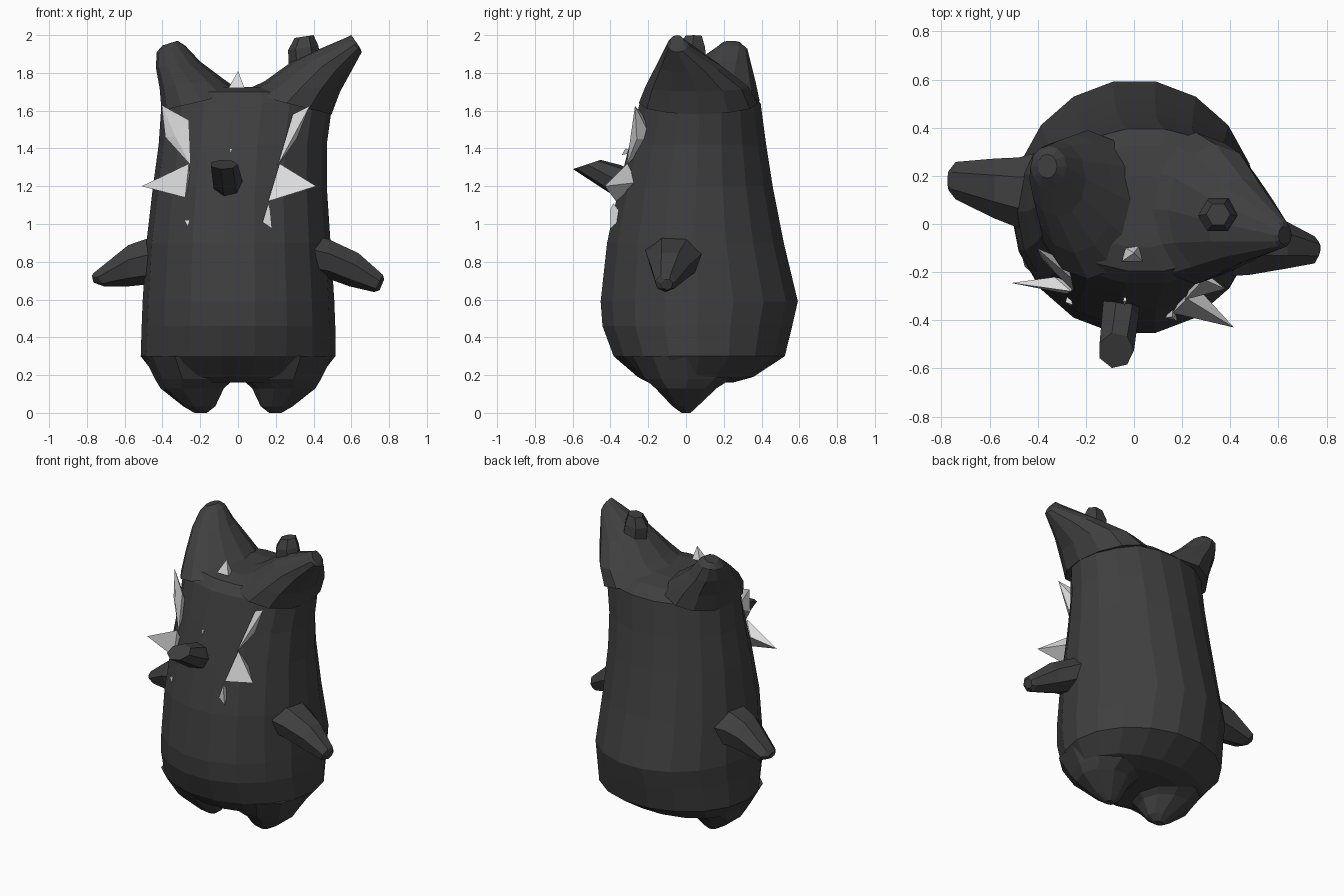
import bpy, bmesh, math
from mathutils import Vector as V


def material(name, value):
    m = bpy.data.materials.new(name)
    m.diffuse_color = (value, value, value, 1)
    return m


DARK = material("charcoal", 0.05)
LIGHT = material("pale grey", 0.72)


def finish(name, bm, mat, smooth=False):
    bmesh.ops.recalc_face_normals(bm, faces=bm.faces[:])
    me = bpy.data.meshes.new(name)
    for f in bm.faces:
        f.smooth = smooth
    bm.to_mesh(me)
    bm.free()
    me.materials.append(mat)
    ob = bpy.data.objects.new(name, me)
    bpy.context.collection.objects.link(ob)
    return ob


def oval(c, u, v, n):
    """Ring of n points round centre c with half axes u and v."""
    return [V(c) + V(u) * math.cos(2 * math.pi * i / n) + V(v) * math.sin(2 * math.pi * i / n)
            for i in range(n)]


def span(x0, z0, x1, z1, y0, y1, n):
    """Ring spanning two front-view points and a depth range."""
    return oval(((x0 + x1) / 2, (y0 + y1) / 2, (z0 + z1) / 2),
                ((x1 - x0) / 2, 0, (z1 - z0) / 2), (0, (y1 - y0) / 2, 0), n)


def loft(name, rings):
    bm = bmesh.new()
    vs = [[bm.verts.new(p) for p in r] for r in rings]
    n = len(vs[0])
    for a, b in zip(vs, vs[1:]):
        for i in range(n):
            j = (i + 1) % n
            bm.faces.new((a[i], a[j], b[j], b[i]))
    bm.faces.new(vs[0])
    bm.faces.new(vs[-1])
    return finish(name, bm, DARK)


def shard(name, pts):
    bm = bmesh.new()
    for p in pts:
        bm.verts.new(p)
    bmesh.ops.convex_hull(bm, input=bm.verts[:])
    return finish(name, bm, LIGHT)


# Body: height, left, right, front, back
BODY = [(0.16, -0.30, 0.30, -0.20, 0.25), (0.19, -0.43, 0.43, -0.26, 0.36),
        (0.30, -0.515, 0.515, -0.39, 0.53), (0.46, -0.51, 0.515, -0.45, 0.57),
        (0.59, -0.505, 0.51, -0.46, 0.60), (0.90, -0.485, 0.49, -0.425, 0.525),
        (1.20, -0.45, 0.47, -0.36, 0.465), (1.42, -0.42, 0.47, -0.305, 0.43),
        (1.64, -0.405, 0.50, -0.25, 0.40), (1.70, -0.36, 0.46, -0.20, 0.33),
        (1.725, -0.2, 0.25, -0.1, 0.2)]
loft("body", [span(l, z, r, z, f, b, 18) for z, l, r, f, b in BODY])

# Ears, tilted lofts growing out of the head
loft("right_ear", [span(*r, 12) for r in [
    (0.495, 1.58, 0.02, 1.70, -0.25, 0.38), (0.54, 1.70, 0.14, 1.755, -0.215, 0.33),
    (0.595, 1.80, 0.30, 1.87, -0.16, 0.19), (0.655, 1.91, 0.58, 1.99, -0.10, 0.01),
    (0.645, 1.935, 0.60, 2.00, -0.085, -0.01)]])
loft("left_ear", [span(*r, 12) for r in [
    (-0.405, 1.60, 0.02, 1.70, -0.23, 0.39), (-0.415, 1.72, -0.08, 1.77, -0.12, 0.37),
    (-0.435, 1.83, -0.20, 1.86, 0.03, 0.345), (-0.43, 1.91, -0.28, 1.945, 0.15, 0.325),
    (-0.40, 1.945, -0.32, 1.97, 0.19, 0.29)]])

# Knob on the right ear
loft("ear_knob", [span(*r, 6) for r in [
    (0.27, 1.82, 0.44, 1.86, -0.04, 0.12), (0.265, 1.92, 0.425, 1.945, -0.04, 0.11),
    (0.30, 1.985, 0.40, 2.0, -0.01, 0.09)]])

# Arms
loft("right_arm", [span(*r, 7) for r in [
    (0.40, 0.95, 0.42, 0.72, -0.22, 0.12), (0.48, 0.93, 0.48, 0.71, -0.215, 0.09),
    (0.64, 0.855, 0.59, 0.67, -0.19, 0.02), (0.77, 0.735, 0.72, 0.64, -0.165, -0.05),
    (0.775, 0.71, 0.75, 0.65, -0.13, -0.07)]])
loft("left_arm", [span(*r, 7) for r in [
    (-0.40, 0.95, -0.42, 0.68, -0.05, 0.30), (-0.48, 0.935, -0.48, 0.68, -0.02, 0.28),
    (-0.58, 0.90, -0.58, 0.67, 0.02, 0.275), (-0.76, 0.75, -0.71, 0.67, 0.10, 0.26),
    (-0.775, 0.73, -0.765, 0.69, 0.14, 0.22)]])

# Feet
for side, s in (("left", -1), ("right", 1)):
    loft(side + "_foot", [span(s * a, z, s * b, z, f, k, 10) for z, a, b, f, k in [
        (0.30, 0.02, 0.50, -0.30, 0.30), (0.18, 0.02, 0.44, -0.23, 0.25),
        (0.13, 0.075, 0.41, -0.17, 0.17), (0.035, 0.12, 0.29, -0.075, 0.065),
        (0.0, 0.165, 0.23, -0.025, 0.025)]])

# Nose, a slanted peg with its end turned upward
loft("nose", [oval((-0.05, -0.28, 1.20), (0.08, 0, 0), (0, 0.02, 0.08), 7),
              oval((-0.06, -0.38, 1.24), (0.08, 0, 0), (0, 0.03, 0.075), 7),
              oval((-0.075, -0.525, 1.315), (0.075, 0, 0), (0, 0.075, 0.025), 7)])

# Cheek shards and small chips
shard("left_upper_shard", [(-0.405, -0.10, 1.63), (-0.26, -0.225, 1.55), (-0.25, -0.28, 1.31),
                           (-0.385, -0.14, 1.46), (-0.28, -0.15, 1.45), (-0.33, -0.20, 1.46)])
shard("left_lower_shard", [(-0.51, -0.245, 1.20), (-0.26, -0.28, 1.32), (-0.28, -0.29, 1.14),
                           (-0.25, -0.24, 1.23), (-0.33, -0.22, 1.24)])
shard("right_upper_shard", [(0.38, -0.27, 1.625), (0.29, -0.23, 1.58), (0.21, -0.315, 1.31),
                            (0.31, -0.26, 1.45), (0.27, -0.18, 1.45)])
shard("right_lower_shard", [(0.415, -0.43, 1.20), (0.22, -0.31, 1.32), (0.16, -0.37, 1.12),
                            (0.26, -0.26, 1.22), (0.20, -0.30, 1.18)])
shard("right_chip", [(0.16, -0.385, 1.11), (0.13, -0.39, 1.01), (0.18, -0.40, 0.975),
                     (0.17, -0.40, 1.08), (0.16, -0.33, 1.04)])
shard("left_chip", [(-0.285, -0.325, 1.02), (-0.255, -0.335, 1.02), (-0.265, -0.34, 0.985),
                    (-0.27, -0.27, 1.0)])
shard("forehead_chip", [(-0.045, -0.32, 1.40), (-0.03, -0.32, 1.40), (-0.04, -0.34, 1.365),
                        (-0.04, -0.27, 1.38)])
shard("crown_spike", [(0.0, -0.12, 1.81), (-0.05, -0.155, 1.72), (0.035, -0.155, 1.72),
                      (0.02, -0.09, 1.72), (-0.035, -0.10, 1.72)])
